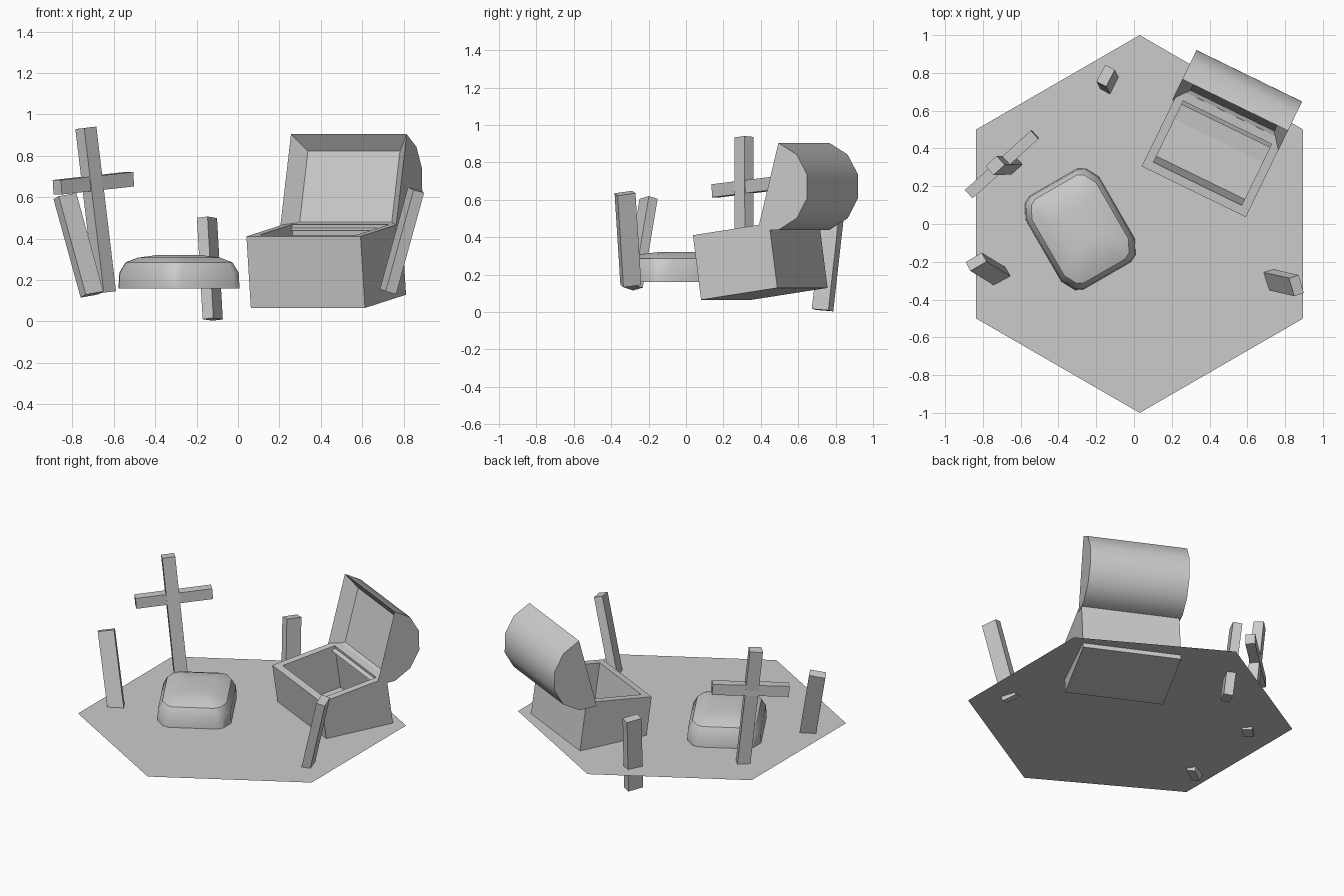
import bpy, bmesh
from math import sin, cos, pi, radians
from mathutils import Vector, Matrix

if "Cube" in bpy.data.objects:
    bpy.data.objects.remove(bpy.data.objects["Cube"])


def finish(name, bm, smooth=None):
    bmesh.ops.recalc_face_normals(bm, faces=bm.faces)
    me = bpy.data.meshes.new(name)
    bm.to_mesh(me)
    bm.free()
    ob = bpy.data.objects.new(name, me)
    bpy.context.collection.objects.link(ob)
    if smooth:
        bpy.ops.object.select_all(action='DESELECT')
        ob.select_set(True)
        bpy.context.view_layer.objects.active = ob
        bpy.ops.object.shade_smooth_by_angle(angle=radians(smooth))
    return ob


def loft(bm, rings, cap_first=True, cap_last=True):
    vs = [[bm.verts.new(p) for p in r] for r in rings]
    n = len(rings[0])
    for a, b in zip(vs, vs[1:]):
        for i in range(n):
            j = (i + 1) % n
            bm.faces.new((a[i], a[j], b[j], b[i]))
    if cap_first:
        bm.faces.new(vs[0][::-1])
    if cap_last:
        bm.faces.new(vs[-1])
    bm.faces.index_update()


def beam(name, p0, p1, a, b, yaw):
    """Box from p0 to p1; section a along the yaw direction, b across it."""
    p0, p1 = Vector(p0), Vector(p1)
    axis = (p1 - p0).normalized()
    u = Vector((cos(radians(yaw)), sin(radians(yaw)), 0))
    u = (u - axis * u.dot(axis)).normalized()
    v = axis.cross(u)
    sec = [u * a / 2 * s + v * b / 2 * t for s, t in ((-1, -1), (1, -1), (1, 1), (-1, 1))]
    bm = bmesh.new()
    loft(bm, [[p0 + q for q in sec], [p1 + q for q in sec]])
    return finish(name, bm)


# ground: flat hexagon
GZ = 0.16
bm = bmesh.new()
bm.faces.new([bm.verts.new((0.03 + sin(i * pi / 3), cos(i * pi / 3), GZ)) for i in range(6)][::-1])
ground = finish("ground", bm)
if ground.data.polygons[0].normal.z < 0:
    ground.data.flip_normals()

# leaning stakes
beam("left_stake", (-0.705, -0.28, 0.13), (-0.836, -0.20, 0.605), 0.10, 0.055, 28)
beam("right_stake", (0.725, -0.295, 0.145), (0.86, -0.326, 0.635), 0.10, 0.055, -72)
beam("back_stake", (-0.122, 0.73, 0.01), (-0.15, 0.785, 0.50), 0.10, 0.058, 63)

# cross marker
beam("cross_post", (-0.64, 0.312, 0.14), (-0.735, 0.31, 0.935), 0.08, 0.064, 42)
beam("cross_bar", (-0.873, 0.16, 0.648), (-0.524, 0.474, 0.687), 0.06, 0.07, -48)

# mound: rounded rectangle rising to a low dome
quarter = [(0.225, 0.19), (0.185, 0.265), (0.145, 0.285)]
outline = (quarter + [(-x, y) for x, y in quarter[::-1]]
           + [(-x, -y) for x, y in quarter] + [(x, -y) for x, y in quarter[::-1]])
rot = Matrix.Translation((-0.285, -0.027, 0)) @ Matrix.Rotation(radians(30), 4, 'Z')
levels = [(GZ, 1, 1), (0.235, 0.985, 0.985), (0.285, 0.87, 0.9), (0.308, 0.66, 0.7), (0.32, 0.35, 0.4)]
bm = bmesh.new()
loft(bm, [[rot @ Vector((x * sx, y * sy, z)) for x, y in outline] for z, sx, sy in levels],
     cap_first=False)
finish("mound", bm, 35)

# chest body: box pitched forward and hollowed from the top
W = Vector((0.899, -0.438, 0))
D = Vector((0.438, 0.899, 0))
Z = Vector((0, 0, 1))
pitch = radians(8)
depth_dir = D * cos(pitch) + Z * sin(pitch)
up_dir = Z * cos(pitch) - D * sin(pitch)
corner = Vector((0.062, 0.349, 0.065))
base = [corner + W * w + depth_dir * d for w, d in ((0, 0), (0.613, 0), (0.613, 0.458), (0, 0.458))]
bm = bmesh.new()
loft(bm, [base, [p + up_dir * 0.349 for p in base]])
bmesh.ops.recalc_face_normals(bm, faces=bm.faces)
top = max(bm.faces, key=lambda f: f.calc_center_median().z)
bmesh.ops.inset_region(bm, faces=[top], thickness=0.066)
bmesh.ops.translate(bm, verts=bmesh.ops.extrude_discrete_faces(bm, faces=[top])["faces"][0].verts,
                    vec=-up_dir * 0.29)
finish("chest_body", bm)

# chest lid: open half-barrel with a shallow tapered recess
flat_dir = D * 0.255 + Z * 0.967
bulge_dir = D * 0.967 - Z * 0.255
r = 0.2406
mid = Vector((0.229, 0.7115, 0.6715))
arc = [mid + flat_dir * r * cos(i * pi / 6) + bulge_dir * r * sin(i * pi / 6) for i in range(7)]
bm = bmesh.new()
loft(bm, [arc, [p + W * 0.622 for p in arc]])
bmesh.ops.recalc_face_normals(bm, faces=bm.faces)
opening = min((f for f in bm.faces if len(f.verts) == 4), key=lambda f: f.normal.dot(bulge_dir))
bmesh.ops.inset_region(bm, faces=[opening], thickness=0.09, depth=-0.075)
finish("chest_lid", bm, 35)
